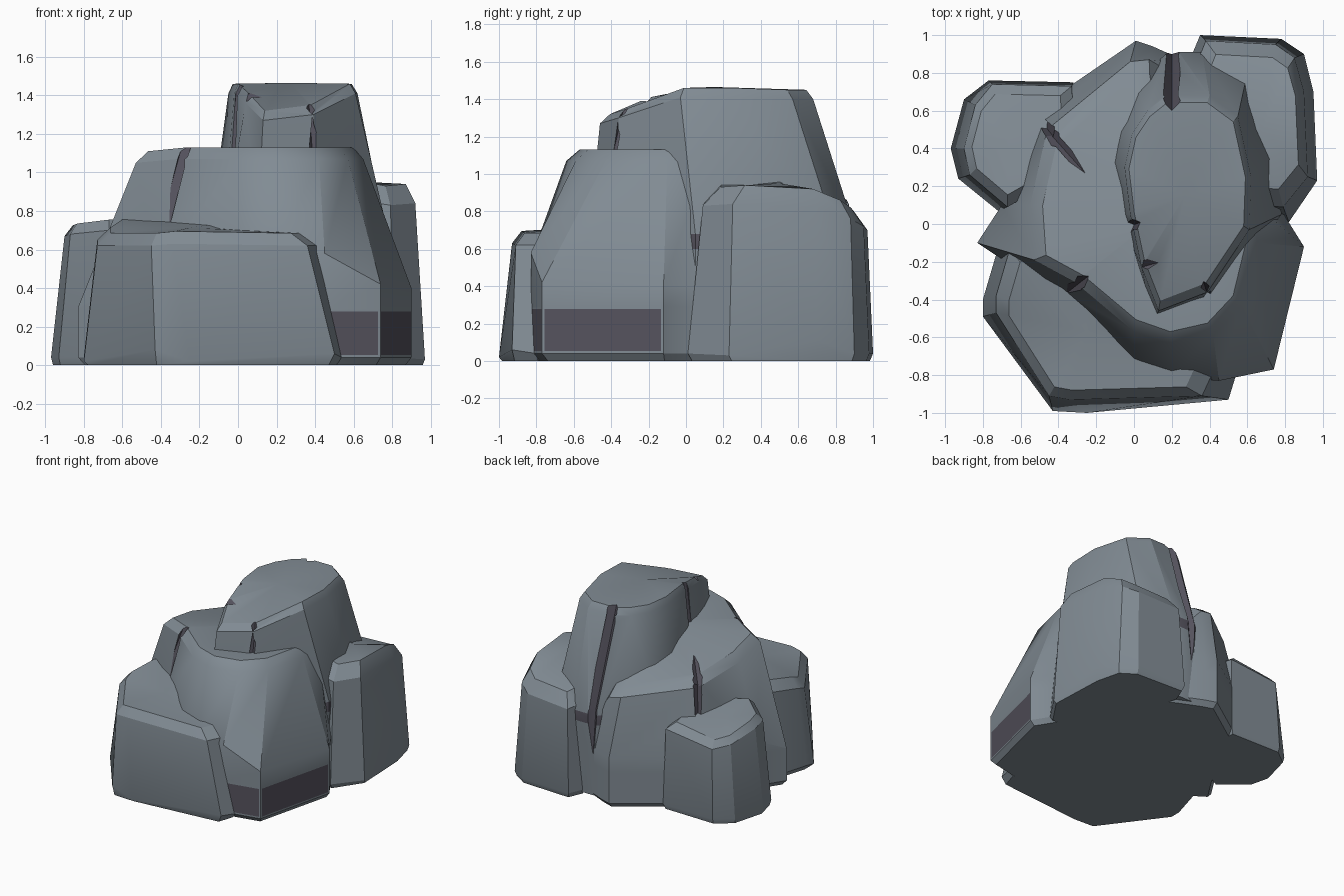
import bpy, bmesh, math
from mathutils import Vector

if "Cube" in bpy.data.objects:
    bpy.data.objects.remove(bpy.data.objects["Cube"])


def material(name, rgb):
    m = bpy.data.materials.new(name)
    m.diffuse_color = (*rgb, 1)
    m.use_nodes = True
    m.node_tree.nodes["Principled BSDF"].inputs["Base Color"].default_value = m.diffuse_color
    return m


STONE = material("slate grey stone", (0.22, 0.26, 0.295))
DARK = material("dark purple crevice", (0.09, 0.085, 0.11))


def rock(name, base, shoulder, inset, rise, peak=None, foot=0.0, band=None, knee=None,
         patches=()):
    """Loft a faceted boulder: foot chamfer, walls, shoulder chamfer, fanned top."""
    n = len(base)
    cb = sum((Vector(p[:2]) for p in base), Vector((0, 0))) / n
    cs = sum((Vector(p) for p in shoulder), Vector()) / n
    rings = [[(cb.x + (p[0] - cb.x) * .96, cb.y + (p[1] - cb.y) * .96, foot) for p in base],
             [(p[0], p[1], p[2] if len(p) > 2 else foot + .04) for p in base]]
    if band:
        rings.append([(p[0], p[1], band) for p in base])
    if knee:
        rings.append([(p[0], p[1], k) for p, k in zip(base, knee)])
    rings.append(shoulder)
    rings.append([(cs.x + (p[0] - cs.x) * inset, cs.y + (p[1] - cs.y) * inset, p[2] + rise)
                  for p in shoulder])
    bm = bmesh.new()
    vs = [[bm.verts.new(p) for p in ring] for ring in rings]
    bm.faces.new(vs[0][::-1])
    tinted = []
    for r in range(len(vs) - 1):
        for i in range(n):
            j = (i + 1) % n
            f = bm.faces.new((vs[r][i], vs[r][j], vs[r + 1][j], vs[r + 1][i]))
            if r == 1 and i in patches:
                tinted.append(f)
    top = vs[-1]
    mid = sum((v.co for v in top), Vector()) / n
    c = bm.verts.new(peak or mid)
    for i in range(n):
        bm.faces.new((top[i], top[(i + 1) % n], c))
    bmesh.ops.recalc_face_normals(bm, faces=bm.faces)
    bm.normal_update()
    # dark recesses low on the wall
    if tinted:
        bmesh.ops.inset_individual(bm, faces=tinted, thickness=.018, depth=0)
        for f in tinted:
            f.material_index = 1
    me = bpy.data.meshes.new(name)
    bm.to_mesh(me)
    bm.free()
    me.materials.append(STONE)
    me.materials.append(DARK)
    ob = bpy.data.objects.new(name, me)
    bpy.context.collection.objects.link(ob)
    return ob


def crack(ob, a, b, r1, r2):
    """Cut a V-shaped groove along the line a-b."""
    a, b = Vector(a), Vector(b)
    bpy.ops.mesh.primitive_cone_add(vertices=4, radius1=r1, radius2=r2, depth=(b - a).length,
                                    location=(a + b) / 2)
    cut = bpy.context.object
    cut.rotation_euler = (b - a).to_track_quat('Z', 'Y').to_euler()
    cut.data.materials.append(DARK)
    cut.hide_render = True
    m = ob.modifiers.new("crack", 'BOOLEAN')
    m.operation, m.solver, m.object = 'DIFFERENCE', 'EXACT', cut
    m.material_mode = 'TRANSFER'
    bpy.context.view_layer.objects.active = ob
    bpy.ops.object.modifier_apply(modifier=m.name)
    bpy.data.objects.remove(cut)


# broad middle rock with the sloping plateau
body = rock(
    "main_rock",
    [(0, -.75), (.2, -.81), (.45, -.83), (.74, -.77), (.9, -.12), (.8, .04), (.72, .6),
     (.3, .85), (.1, .94), (.01, .97), (-.5, .62), (-.7, .1), (-.83, -.1), (-.42, -.37)],
    [(0, -.57, 1.07), (.2, -.64, 1.07), (.42, -.59, 1.07), (.57, -.43, 1.07), (.65, -.1, 1.07),
     (.65, .1, 1.05), (.58, .55, .8), (.28, .75, .6), (.08, .87, .84), (-.02, .86, .86),
     (-.46, .5, .92), (-.55, .1, 1.0), (-.53, -.19, 1.05), (-.31, -.31, 1.07)],
    .9, .06, peak=(.2, .1, 1.13), band=.29,
    knee=[.6, .6, .58, .42, .4, .4, .4, .4, .4, .4, .4, .4, .3, .5], patches=(2, 3))
crack(body, (-.40, -.40, .66), (-.26, -.29, 1.17), .035, .035)
crack(body, (-.50, .54, .92), (-.25, .26, 1.06), .05, .012)
crack(body, (-.49, .54, .66), (-.44, .48, 1.0), .03, .04)

# tall upper rock with a top that dips to the front, dark seam at its foot
tower = rock(
    "upper_rock",
    [(x, y, .6) for x, y in
     [(.18, .91), (.36, .91), (.6, .8), (.77, .4), (.78, .05), (.43, -.41), (.1, -.52),
      (.01, -.25), (-.08, .05), (-.15, .35), (-.11, .5), (0, .75)]],
    [(.17, .68, 1.40), (.4, .68, 1.40), (.55, .57, 1.40), (.62, .25, 1.41), (.61, -.03, 1.41),
     (.39, -.36, 1.30), (.13, -.46, 1.27), (.04, -.23, 1.36), (-.02, .05, 1.41),
     (-.05, .3, 1.41), (-.01, .48, 1.40), (.07, .6, 1.40)],
    .92, .05, peak=(.27, .15, 1.465), foot=.02, band=.68, patches=())
for p in tower.data.polygons:
    if .63 < p.center.z < .65:
        p.material_index = 1
crack(tower, (.2, .94, .35), (.2, .90, .75), .04, .04)
crack(tower, (.2, .915, .7), (.2, .63, 1.5), .045, .045)
crack(tower, (.40, -.41, 1.0), (.37, -.31, 1.42), .022, .022)
crack(tower, (.0, -.24, 1.40), (.25, -.17, 1.43), .045, .01)
crack(tower, (-.04, -.02, 1.0), (.01, 0, 1.5), .03, .03)

# three lower boulders leaning on the base
front_boulder = rock(
    "front_left_boulder",
    [(-.8, -.4), (-.8, -.49, .02), (-.43, -.99, .08), (-.25, -1.0, .02), (.5, -.93, .06),
     (.54, -.8), (.3, -.5), (-.4, -.1), (-.7, -.06)],
    [(-.73, -.38, .65), (-.73, -.47, .62), (-.45, -.91, .62), (-.34, -.93, .63),
     (.36, -.91, .62), (.42, -.78, .62), (.2, -.5, .69), (-.3, -.1, .71), (-.66, -.14, .69)],
    .86, .065)

back_right = rock(
    "back_right_boulder",
    [(.3, .88), (.35, 1.0), (.78, .98), (.9, .9), (.95, .7, .11), (.97, .23, .03), (.82, .01),
     (.6, .05), (.4, .5)],
    [(.34, .87, .72), (.38, .97, .70), (.75, .95, .72), (.85, .88, .76), (.9, .7, .82),
     (.92, .25, .84), (.79, .09, .83), (.6, .1, .86), (.4, .5, .9)],
    .81, .1, peak=(.68, .5, .95))

back_left = rock(
    "back_left_boulder",
    [(-.97, .4), (-.9, .66), (-.77, .76), (-.32, .75), (-.3, .3), (-.72, .07), (-.93, .24)],
    [(-.9, .4, .67), (-.84, .63, .61), (-.75, .74, .59), (-.33, .73, .64), (-.3, .3, .70),
     (-.67, .09, .70), (-.87, .26, .68)],
    .82, .055)

# smooth gentle facets, keep real edges sharp
for ob in (body, tower, front_boulder, back_right, back_left):
    bpy.ops.object.select_all(action='DESELECT')
    ob.select_set(True)
    bpy.context.view_layer.objects.active = ob
    bpy.ops.object.shade_smooth_by_angle(angle=math.radians(28))
